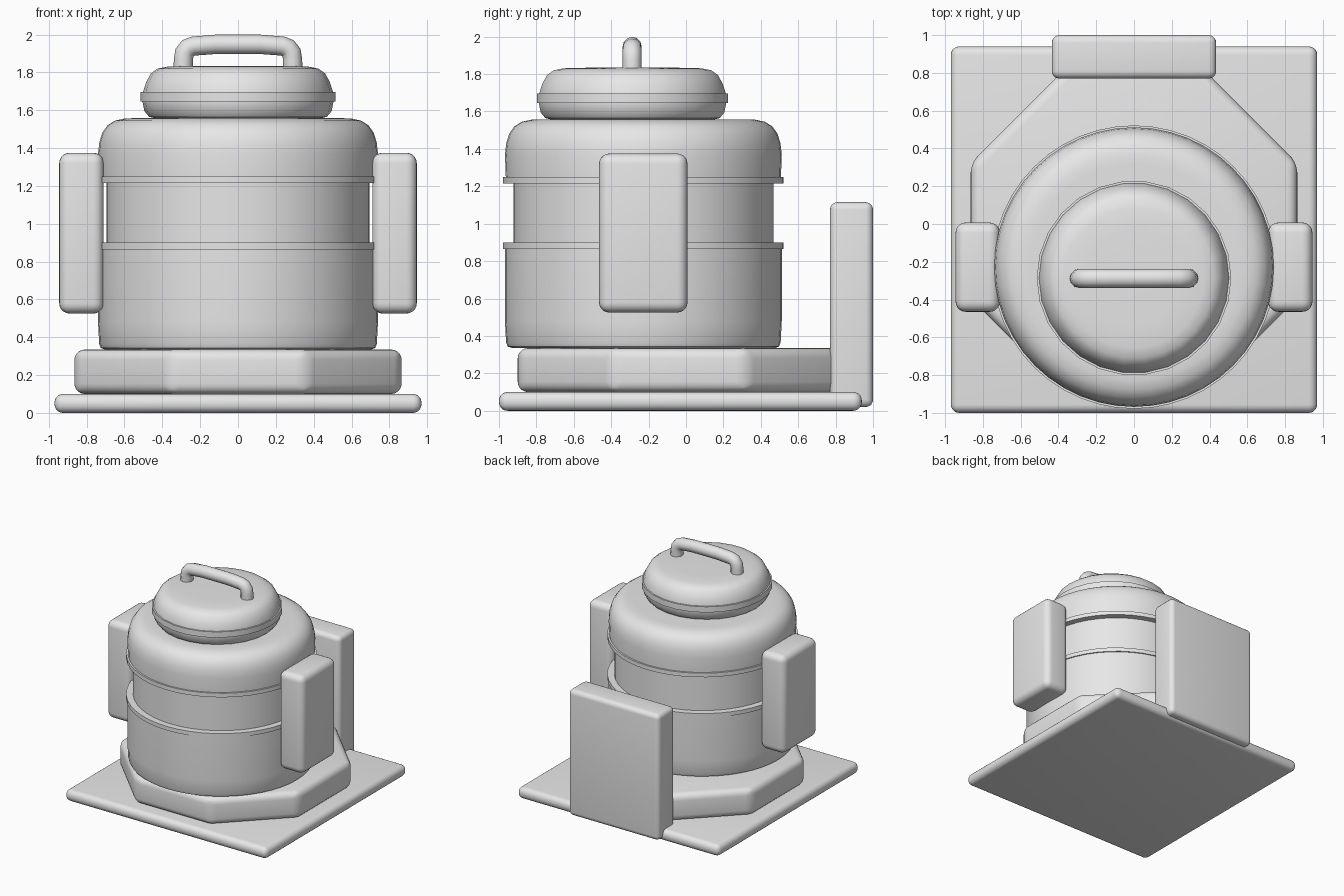
import bpy, bmesh, math

if "Cube" in bpy.data.objects:
    bpy.data.objects.remove(bpy.data.objects["Cube"])

grey = bpy.data.materials.new("plain grey")
grey.diffuse_color = (0.8, 0.8, 0.8, 1)
grey.use_nodes = True
grey.node_tree.nodes["Principled BSDF"].inputs["Base Color"].default_value = grey.diffuse_color


def finish(name, bm, angle=35):
    bmesh.ops.recalc_face_normals(bm, faces=bm.faces[:])
    mesh = bpy.data.meshes.new(name)
    bm.to_mesh(mesh)
    bm.free()
    for p in mesh.polygons:
        p.use_smooth = True
    mesh.set_sharp_from_angle(angle=math.radians(angle))
    mesh.materials.append(grey)
    ob = bpy.data.objects.new(name, mesh)
    bpy.context.collection.objects.link(ob)
    return ob


def prism(name, outline, z0, z1, radius):
    """Extruded outline with all edges rounded."""
    bm = bmesh.new()
    face = bm.faces.new([bm.verts.new((x, y, z0)) for x, y in outline])
    ext = bmesh.ops.extrude_face_region(bm, geom=[face])
    for v in ext["geom"]:
        if isinstance(v, bmesh.types.BMVert):
            v.co.z = z1
    bmesh.ops.recalc_face_normals(bm, faces=bm.faces[:])
    bmesh.ops.bevel(bm, geom=bm.edges[:], offset=radius, segments=5,
                    profile=0.5, affect='EDGES', clamp_overlap=True)
    return finish(name, bm)


def box(name, x0, x1, y0, y1, z0, z1, radius):
    return prism(name, [(x0, y0), (x1, y0), (x1, y1), (x0, y1)], z0, z1, radius)


def lathe(name, cy, profile, sides):
    """Closed turned solid around a vertical axis at (0, cy)."""
    bm = bmesh.new()
    rings = []
    for r, z in profile:
        rings.append([bm.verts.new((r * math.cos(2 * math.pi * i / sides),
                                    cy + r * math.sin(2 * math.pi * i / sides), z))
                      for i in range(sides)])
    for a, b in zip(rings, rings[1:]):
        for i in range(sides):
            j = (i + 1) % sides
            bm.faces.new((a[i], a[j], b[j], b[i]))
    bm.faces.new(rings[0][::-1])
    bm.faces.new(rings[-1])
    return finish(name, bm)


# Ground plate and octagonal plinth
box("base_plate", -0.97, 0.97, -1.0, 0.94, 0.0, 0.1, 0.045)
R = 0.865 / math.cos(math.pi / 8)
octagon = [(R * math.cos(math.pi / 8 + k * math.pi / 4),
            -0.035 + R * math.sin(math.pi / 8 + k * math.pi / 4)) for k in range(8)]
prism("octagonal_plinth", octagon, 0.1, 0.335, 0.055)

# Drum body: lower shell, recessed band, domed upper shell
POT_Y = -0.228
lathe("lower_drum", POT_Y, [(0.70, 0.335), (0.725, 0.343), (0.734, 0.365), (0.74, 0.48),
                            (0.74, 0.875)], 48)
lathe("recessed_band", POT_Y, [(0.695, 0.87), (0.695, 1.25)], 48)
lathe("upper_drum", POT_Y, [(0.735, 1.235), (0.74, 1.37), (0.733, 1.43), (0.718, 1.48),
                            (0.69, 1.52), (0.65, 1.545), (0.60, 1.556), (0.55, 1.558)], 48)
for name, z in (("lower_hoop", 0.865), ("upper_hoop", 1.215)):
    lathe(name, POT_Y, [(0.75, z), (0.75, z + 0.035)], 48)

# Lid with rim hoop
LID_Y = -0.286
lathe("lid", LID_Y, [(0.43, 1.555), (0.47, 1.565), (0.495, 1.595), (0.505, 1.645),
                     (0.503, 1.695), (0.485, 1.75), (0.46, 1.795), (0.425, 1.82),
                     (0.37, 1.831), (0.25, 1.834)], 26)
lathe("lid_hoop", LID_Y, [(0.515, 1.645), (0.515, 1.695)], 26)

# Carrying handle: swept tube
half = [(0.29, 1.82), (0.288, 1.87), (0.283, 1.905), (0.265, 1.928), (0.235, 1.939),
        (0.12, 1.948)]
path = [(-x, z) for x, z in half] + [(x, z) for x, z in reversed(half)]
curve = bpy.data.curves.new("handle_path", 'CURVE')
curve.dimensions = '3D'
curve.bevel_depth = 0.051
curve.bevel_resolution = 4
curve.use_fill_caps = True
spline = curve.splines.new('POLY')
spline.points.add(len(path) - 1)
for p, (x, z) in zip(spline.points, path):
    p.co = (x, -0.288, z, 1)
tmp = bpy.data.objects.new("handle_path", curve)
bpy.context.collection.objects.link(tmp)
bpy.context.view_layer.update()
bm = bmesh.new()
bm.from_mesh(tmp.evaluated_get(bpy.context.evaluated_depsgraph_get()).to_mesh())
bmesh.ops.remove_doubles(bm, verts=bm.verts[:], dist=0.0001)
bpy.data.objects.remove(tmp)
finish("handle", bm, 50)

# Side pods and rear panel
for side, s in (("right", 1), ("left", -1)):
    x0, x1 = sorted((s * 0.71, s * 0.945))
    box(side + "_pod", x0, x1, -0.465, 0.008, 0.525, 1.375, 0.055)
box("rear_panel", -0.435, 0.435, 0.77, 1.0, 0.02, 1.115, 0.04)
